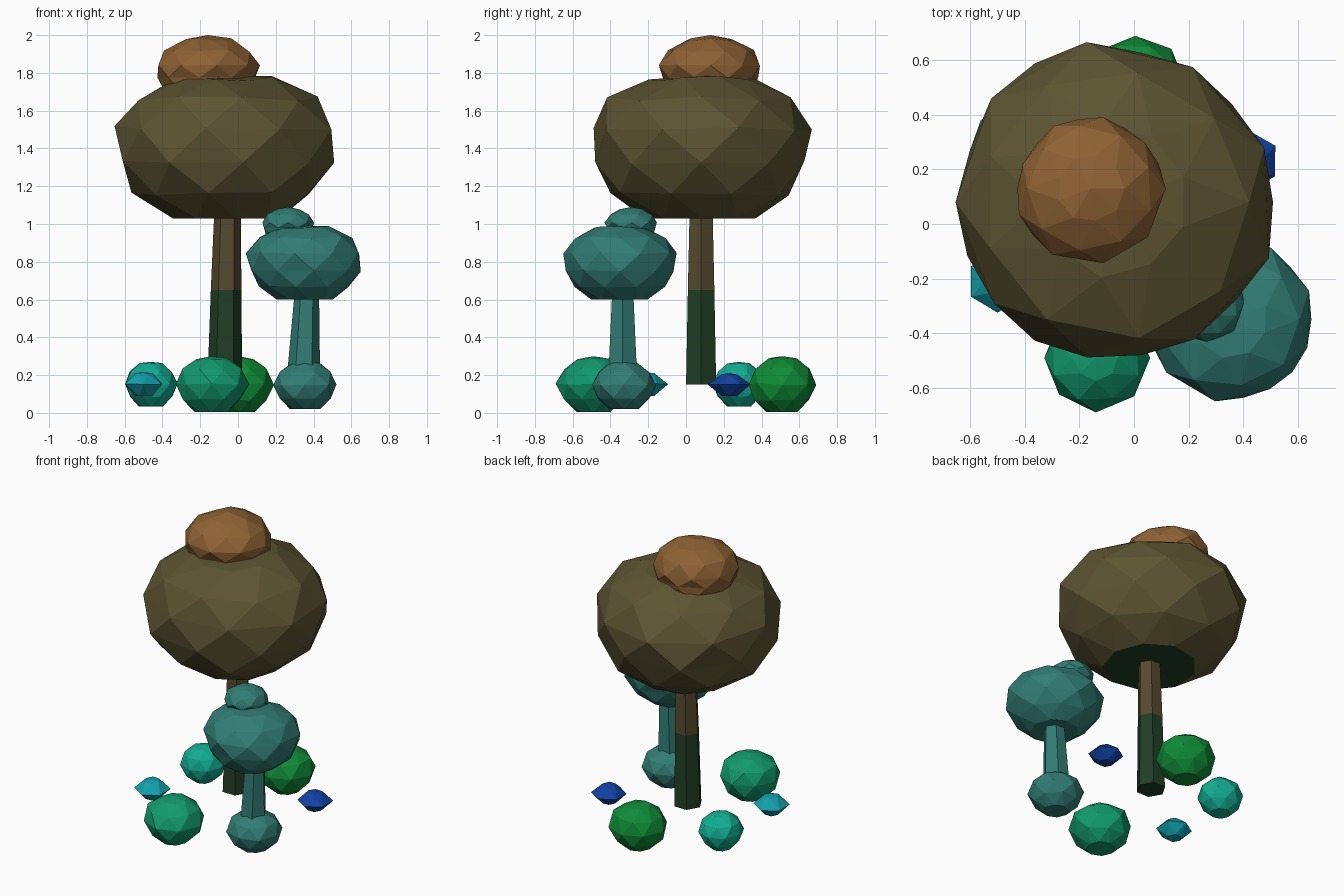
import bpy, bmesh, math, random

random.seed(4)
cube = bpy.data.objects.get("Cube")
if cube:
    bpy.data.objects.remove(cube)


def material(name, r, g, b):
    """Flat material from 0-255 screen values, converted to linear."""
    lin = [((c / 255 + 0.055) / 1.055) ** 2.4 for c in (r, g, b)] + [1.0]
    m = bpy.data.materials.new(name)
    m.use_nodes = True
    m.diffuse_color = lin
    m.node_tree.nodes["Principled BSDF"].inputs["Base Color"].default_value = lin
    return m


olive = material("olive", 92, 84, 50)
brown = material("warm brown", 142, 98, 52)
bark = material("bark", 86, 74, 46)
moss = material("dark moss", 33, 62, 36)
teal = material("dusty teal", 50, 125, 117)
emerald = material("emerald", 18, 154, 108)
green = material("leaf green", 15, 140, 55)
turquoise = material("turquoise", 18, 172, 146)
cyan = material("cyan", 18, 160, 172)
blue = material("deep blue", 17, 66, 162)


def finish(name, bm, mats, rule=None):
    bmesh.ops.recalc_face_normals(bm, faces=bm.faces)
    if rule:
        for f in bm.faces:
            f.material_index = rule(f)
    me = bpy.data.meshes.new(name)
    bm.to_mesh(me)
    bm.free()
    for m in mats:
        me.materials.append(m)
    ob = bpy.data.objects.new(name, me)
    bpy.context.collection.objects.link(ob)
    return ob


# Profiles: (height fraction, radius fraction) from bottom to top
CANOPY = [(0, .50), (.17, .82), (.39, .97), (.63, 1), (.84, .83), (.98, .46)]
BUSH = [(0, .45), (.22, .84), (.5, 1), (.77, .84), (.96, .42)]
CAP = [(0, .85), (.3, .97), (.5, 1), (.74, .84), (.93, .45)]
PEBBLE = [(0, .42), (.5, 1), (.95, .42)]


def blob(name, profile, x, y, radius, z0, z1, mats, sides=8, jitter=.035, rule=None):
    """Faceted lump: staggered rings joined by triangles, slightly uneven."""
    bm = bmesh.new()
    height = z1 - z0
    rings = []
    for i, (h, r) in enumerate(profile):
        ring = []
        for k in range(sides):
            a = math.tau * (k + (i % 2) / 2) / sides
            rr = radius * r * (1 + random.uniform(-jitter, jitter))
            dz = height * random.uniform(-jitter, jitter) * .5 if i else 0
            ring.append(bm.verts.new((x + rr * math.cos(a), y + rr * math.sin(a),
                                      z0 + h * height + dz)))
        rings.append(ring)
    for i in range(len(rings) - 1):
        low, up = rings[i], rings[i + 1]
        if i % 2:  # odd rings sit half a step ahead
            up = up[1:] + up[:1]
        for k in range(sides):
            n = (k + 1) % sides
            if i % 2:
                bm.faces.new((low[k], up[k], up[k - 1]))
                bm.faces.new((low[k], low[n], up[k]))
            else:
                bm.faces.new((low[k], low[n], up[k]))
                bm.faces.new((low[n], up[n], up[k]))
    bm.faces.new(rings[0][::-1])
    top = bm.verts.new((x, y, z1))
    for k in range(sides):
        bm.faces.new((rings[-1][k], rings[-1][(k + 1) % sides], top))
    return finish(name, bm, mats, rule)


def trunk(name, sections, mats, rule=None, sides=6):
    """Tapered six-sided trunk through (x, y, z, radius) sections."""
    bm = bmesh.new()
    rings = [[bm.verts.new((x + r * math.cos(math.tau * k / sides),
                            y + r * math.sin(math.tau * k / sides), z))
              for k in range(sides)] for x, y, z, r in sections]
    for a, b in zip(rings, rings[1:]):
        for k in range(sides):
            n = (k + 1) % sides
            bm.faces.new((a[k], a[n], b[n], b[k]))
    bm.faces.new(rings[0][::-1])
    bm.faces.new(rings[-1])
    return finish(name, bm, mats, rule)


# Large tree: mossy lower trunk, dark canopy underside, brown crown
trunk("large_trunk",
      [(-.07, .08, .15, .092), (-.063, .08, .65, .081), (-.055, .08, 1.08, .07)],
      [bark, moss], lambda f: int(f.calc_center_median().z < .64))
blob("large_canopy", CANOPY, -.07, .08, .59, 1.03, 1.785, [olive, moss], sides=9,
     rule=lambda f: int(f.normal.z < -.95))
blob("large_crown", CAP, -.16, .13, .27, 1.68, 2.0, [brown], sides=9)

# Small tree: round base, short trunk, canopy and crown
blob("small_base", BUSH, .355, -.33, .172, .02, .275, [teal])
trunk("small_trunk", [(.345, -.335, .15, .09), (.365, -.335, .65, .064)], [teal])
blob("small_canopy", CANOPY, .35, -.35, .3, .6, .99, [teal], sides=9)
blob("small_crown", CAP, .265, -.29, .138, .93, 1.09, [teal])

# Bushes around the trunk
blob("front_bush", BUSH, -.14, -.49, .195, .005, .3, [emerald])
blob("back_bush", BUSH, .005, .51, .183, .005, .3, [green])
blob("side_bush", BUSH, -.46, .28, .142, .035, .27, [turquoise])

# Small flat pebbles of foliage
blob("cyan_tuft", PEBBLE, -.5, -.21, .112, .09, .215, [cyan], sides=6)
blob("blue_tuft", PEBBLE, .42, .23, .112, .09, .21, [blue], sides=6)
